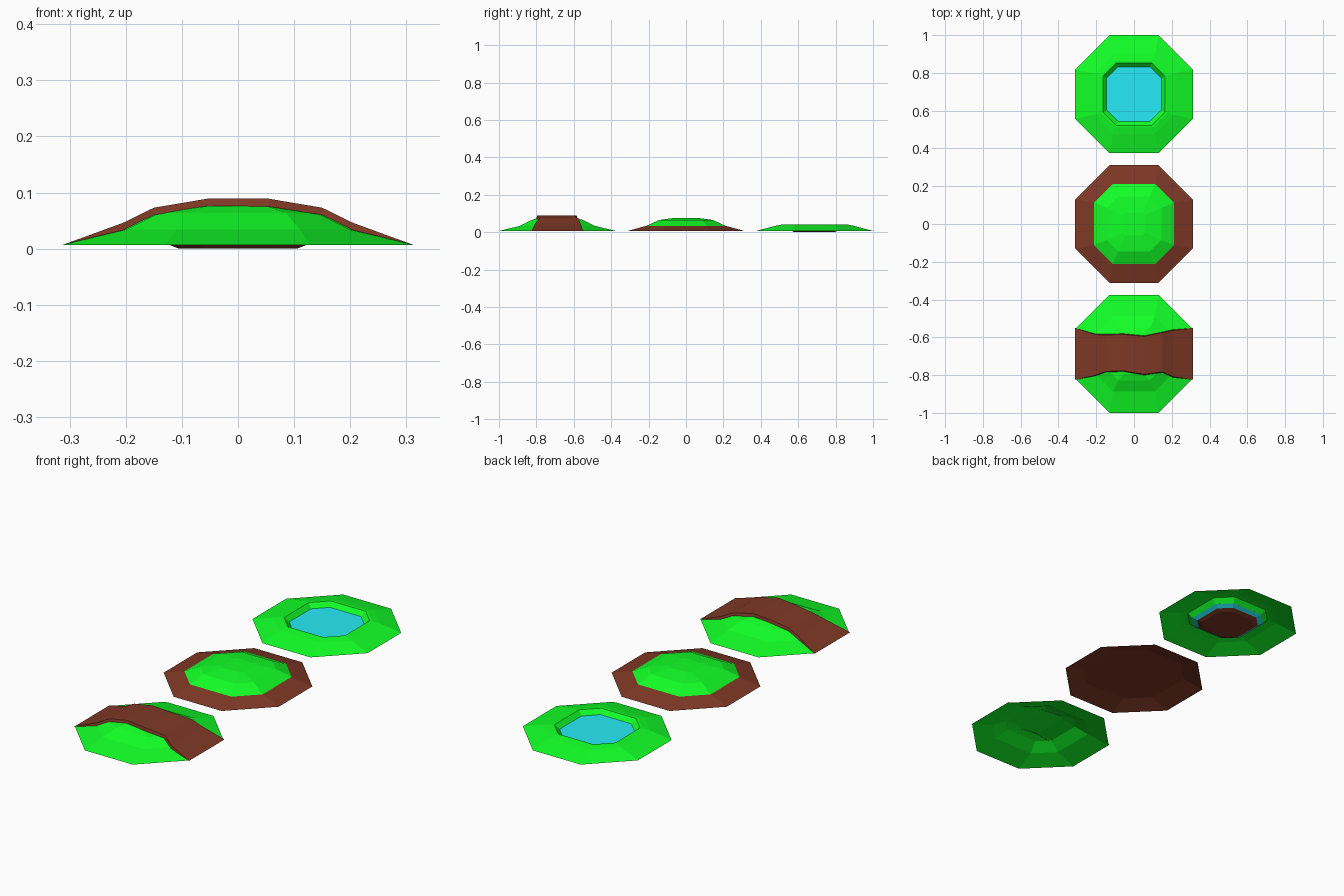
import bpy

if "Cube" in bpy.data.objects:
    bpy.data.objects.remove(bpy.data.objects["Cube"])


def material(name, rgb):
    m = bpy.data.materials.new(name)
    m.diffuse_color = (*rgb, 1)
    m.use_nodes = True
    m.node_tree.nodes["Principled BSDF"].inputs["Base Color"].default_value = m.diffuse_color
    return m


GRASS = material("grass", (0.006, 1.0, 0.02))
EARTH = material("earth", (0.21, 0.040, 0.019))
WATER = material("water", (0.019, 0.84, 0.94))


def make(name, verts, faces, mat, y):
    me = bpy.data.meshes.new(name)
    me.from_pydata(verts, [], faces)
    me.materials.append(mat)
    ob = bpy.data.objects.new(name, me)
    ob.location = (0, y, -0.002)
    bpy.context.collection.objects.link(ob)
    return ob


def octagon_shell(name, rings, mat, y, cap=True):
    """Loft octagons given as (half width, half side, height, y stretch), outside in."""
    verts, faces = [], []
    for a, b, z, *stretch in rings:
        sy = stretch[0] if stretch else 1
        verts += [(px, py * sy, z) for px, py in
                  [(a, -b), (a, b), (b, a), (-b, a), (-a, b), (-a, -b), (-b, -a), (b, -a)]]
    for r in range(len(rings) - 1):
        for i in range(8):
            j = (i + 1) % 8
            faces.append((r*8 + i, r*8 + j, r*8 + 8 + j, r*8 + 8 + i))
    if cap:
        n = len(verts) - 8
        faces.append(tuple(range(n, n + 8)))
    return make(name, verts, faces, mat, y)


STEP = 0.6875
RIM = (0.312, 0.13, 0.009)

# Pond: grassy bank with a sunken wall, water sheet and earth basin below
octagon_shell("pond_bank", [RIM, (0.21, 0.11, 0.036), (0.175, 0.10, 0.043),
                            (0.165, 0.095, 0.043), (0.143, 0.083, 0.02)], GRASS, STEP, False)
octagon_shell("pond_water", [(0.145, 0.084, 0.022)], WATER, STEP)
edge = octagon_shell("water_edge", [(0.145, 0.084, 0.021), (0.125, 0.072, 0.010)],
                     WATER, STEP, False)
basin = octagon_shell("pond_basin", [(0.125, 0.072, 0.010), (0.105, 0.06, 0.002)], EARTH, STEP)
for ob in (edge, basin):
    ob.data.flip_normals()

# Middle mound: earth skirt with a grass dome on top
octagon_shell("mound_earth", [RIM, (0.212, 0.112, 0.036)], EARTH, 0)
octagon_shell("mound_grass", [(0.212, 0.112, 0.036), (0.145, 0.085, 0.067),
                              (0.06, 0.045, 0.079)], GRASS, 0)

# Front hill: grass dome with a crest that carries the path
octagon_shell("path_hill", [RIM, (0.20, 0.11, 0.036), (0.14, 0.085, 0.066),
                            (0.06, 0.05, 0.078, 1.75)], GRASS, -STEP)

# Dirt path over the hill: stations of x, near y, far y, top z, side drop
stations = [(-0.312, -0.137, 0.137, 0.009, 0.000), (-0.205, -0.113, 0.102, 0.048, 0.013),
            (-0.150, -0.093, 0.100, 0.075, 0.013), (-0.055, -0.090, 0.103, 0.091, 0.014),
            (0.055, -0.108, 0.092, 0.091, 0.014), (0.150, -0.095, 0.112, 0.075, 0.013),
            (0.205, -0.120, 0.124, 0.048, 0.013), (0.312, -0.137, 0.137, 0.009, 0.000)]
verts, faces = [], []
for x, y0, y1, z, d in stations:
    f = 0.3 * d
    verts += [(x, y0 - f, z - d), (x, y0, z), (x, y1, z), (x, y1 + f, z - d)]
for s in range(len(stations) - 1):
    for k in range(3):
        a = s*4 + k
        faces.append((a, a + 4, a + 5, a + 1))
make("dirt_path", verts, faces, EARTH, -STEP)
